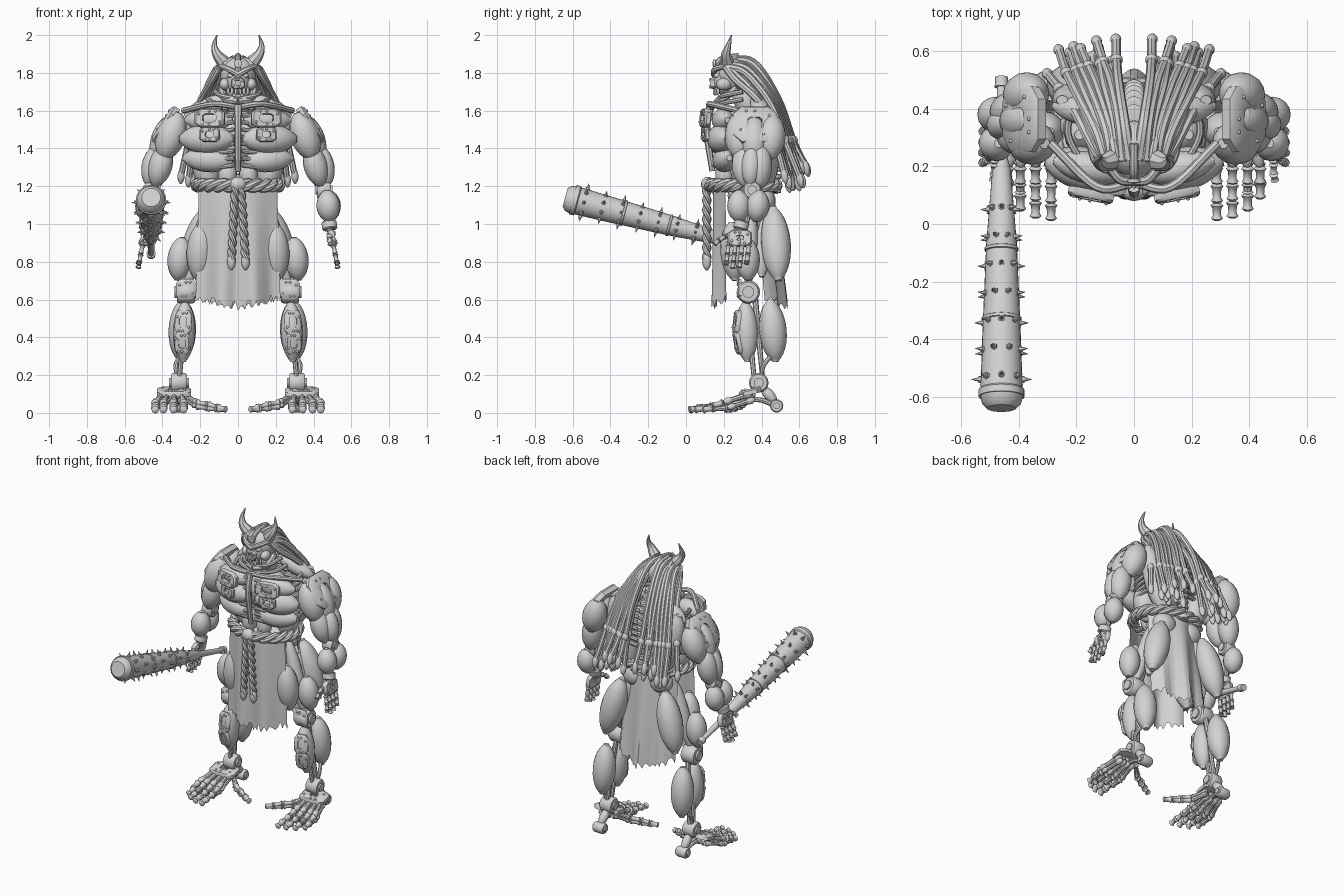
import bpy, bmesh, math, random
from math import sin, cos, pi, radians
from mathutils import Vector, Matrix

random.seed(4)
X, Y, Z = Vector((1, 0, 0)), Vector((0, 1, 0)), Vector((0, 0, 1))
cube = bpy.data.objects.get("Cube")
if cube:
    bpy.data.objects.remove(cube)

grey = bpy.data.materials.new("plain grey")
grey.use_nodes = True
grey.diffuse_color = (.65, .65, .65, 1)
grey.node_tree.nodes["Principled BSDF"].inputs["Base Color"].default_value = grey.diffuse_color


def finish(bm, name, both):
    """Turn the bmesh into one object, or into a mirrored left and right pair."""
    for side in (("left_", "right_") if both else ("",)):
        if side == "right_":
            bm.transform(Matrix.Scale(-1, 4, X))
        bmesh.ops.recalc_face_normals(bm, faces=bm.faces)
        for face in bm.faces:
            face.smooth = True
        for edge in bm.edges:
            edge.smooth = edge.calc_face_angle(0) < radians(42)
        mesh = bpy.data.meshes.new(side + name)
        bm.to_mesh(mesh)
        mesh.materials.append(grey)
        bpy.context.collection.objects.link(bpy.data.objects.new(side + name, mesh))
    bm.free()


def sweep(bm, points, radii, sides=10, flat=1, wide=X):
    points, rings = [Vector(p) for p in points], []
    for i, p in enumerate(points):
        t = (points[min(i + 1, len(points) - 1)] - points[max(i - 1, 0)]).normalized()
        u = (wide - t * wide.dot(t)).normalized()
        v = t.cross(u) * flat
        angles = [2 * pi * k / sides for k in range(sides)]
        rings.append([bm.verts.new(p + (u * cos(a) + v * sin(a)) * radii[i]) for a in angles])
    for a, b in zip(rings, rings[1:]):
        for k in range(sides):
            bm.faces.new((a[k], a[k - 1], b[k - 1], b[k]))
    bm.faces.new(rings[0])
    bm.faces.new(rings[-1])


def spline(points, steps=6):
    """Smooth path through the given points."""
    p = [Vector(q) for q in points]
    p = [2 * p[0] - p[1]] + p + [2 * p[-1] - p[-2]]
    out = []
    for a, b, c, d in zip(p, p[1:], p[2:], p[3:]):
        for k in range(steps):
            s = k / steps
            out.append(b + (c - a) * s / 2 + (2 * a - 5 * b + 4 * c - d) * s * s / 2
                       + (3 * b - a - 3 * c + d) * s ** 3 / 2)
    return out + [p[-2]]


def tube(name, points, start, end, both=True, wide=X, steps=6):
    bm, path = bmesh.new(), spline(points, steps)
    last = len(path) - 1
    sweep(bm, path, [start + (end - start) * i / last for i in range(last + 1)], 8, 1, wide)
    finish(bm, name, both)


def muscle(name, a, b, radius, flat=1, both=True, wide=X):
    """Rounded spindle with short tendon collars at both ends."""
    bm, a, b = bmesh.new(), Vector(a), Vector(b)
    turns = [pi * i / 14 for i in range(15)]
    radii = [radius * max(.24, sin(t) ** 1.15) for t in turns]
    sweep(bm, [a.lerp(b, (1 - cos(t)) / 2) for t in turns], radii, 16, flat, wide)
    finish(bm, name, both)


def ball(name, centre, size, both=True):
    bm = bmesh.new()
    bmesh.ops.create_uvsphere(bm, u_segments=18, v_segments=12, radius=1)
    bm.transform(Matrix.Translation(centre) @ Matrix.Diagonal((*size, 1)))
    finish(bm, name, both)


def joint(name, a, b, radius, both=True, wide=Y):
    """Round hub with stepped end caps."""
    bm, a, b = bmesh.new(), Vector(a), Vector(b)
    stops = (0, .1, .1, .2, .8, .9, .9, 1)
    scale = (.5, .5, .85, 1, 1, .85, .5, .5)
    sweep(bm, [a.lerp(b, s) for s in stops], [radius * k for k in scale], 18, 1, wide)
    finish(bm, name, both)


def bones(name, path, radius):
    """Chain of knuckled bones along a path."""
    bm, path = bmesh.new(), [Vector(p) for p in path]
    for a, b in zip(path, path[1:]):
        knuckles = [a.lerp(b, s) for s in (0, .12, .3, .7, .88, 1)]
        sweep(bm, knuckles, [radius * k for k in (.7, 1.2, .8, .75, 1.1, .6)], 8)
    finish(bm, name, True)


def plate(name, centre, normal, w, h, hole=.4, thick=.03, both=True):
    """Octagonal plate with a slot through it and rivets on its face."""
    bm, loops = bmesh.new(), []
    corners = [(1, .6), (.6, 1), (-.6, 1), (-1, .6), (-1, -.6), (-.6, -1), (.6, -1), (1, -.6)]
    for k, z in ((1, -.5), (1, .2), (.88, .5), (hole, .5), (hole, -.5)):
        loops.append([bm.verts.new((x * w * k, y * h * k, z * thick)) for x, y in corners])
    for i in range(5):
        a, b = loops[i], loops[(i + 1) % 5]
        for k in range(8):
            bm.faces.new((a[k - 1], a[k], b[k], b[k - 1]))
    mid = (1 + hole) / 2
    for x, y in corners[::2] + [(0, 1), (0, -1)]:
        at = Matrix.Translation((x * w * mid, y * h * mid, thick / 2))
        bmesh.ops.create_icosphere(bm, subdivisions=1, radius=.008, matrix=at)
    turn = Vector(normal).to_track_quat('Z', 'Y').to_matrix().to_4x4()
    bm.transform(Matrix.Translation(centre) @ turn)
    finish(bm, name, both)


# Feet: heel, ankle, instep band and fanned toes
joint("ankle", (.26, .385, .16), (.365, .385, .16), .052)
plate("instep_band", (.34, .34, .112), (0, -.25, 1), .09, .06, .3)
muscle("heel_tendon", (.31, .4, .14), (.315, .48, .05), .028)
tube("arch_tendon", [(.32, .47, .04), (.33, .38, .07), (.34, .25, .05)], .014, .012)
joint("heel", (.265, .48, .037), (.36, .48, .037), .035)
for i, x in enumerate((.288, .342, .395, .438)):
    tip = .012 + .025 * i * i / 3
    root = .335 + (x - .34) * .6
    bones("toe_%d" % i, [(root, .35, .105), (x, .2, .055), (x, .14, .036),
                         (x, tip + .06, .026), (x, tip, .016)], .019)
    bones("lower_toe_%d" % i, [(root, .36, .07), (x, .22, .026), (x, .13, .018)], .016)
for z in (.02, 0):
    bones("inner_toe", [(.29, .36, .08 + z), (.22, .29, .035 + z), (.16, .26, .025 + z),
                        (.11, .235, .02 + z / 2), (.06, .21, .018)], .017)

# Lower legs
for dy in (-.02, .025):
    tube("shin_bone", [(.27, .34 + dy, .62), (.29, .36 + dy, .4), (.31, .38 + dy, .19)], .016, .013)
joint("knee", (.215, .33, .64), (.335, .33, .64), .062)
plate("knee_plate", (.275, .285, .655), (0, -1, 0), .052, .055, .35, .02)
muscle("calf", (.29, .445, .6), (.3, .475, .27), .073)
muscle("shin_muscle", (.28, .315, .59), (.29, .325, .27), .062, .95, True, Y)
plate("upper_shin_plate", (.29, .268, .48), (.25, -1, .12), .045, .065, .45, .02)
plate("lower_shin_plate", (.295, .272, .37), (.25, -1, -.2), .042, .06, .45, .02)
tube("calf_cable", [(.31, .45, .3), (.33, .41, .25), (.32, .4, .19)], .012, .012)

# Thighs and hips
muscle("thigh_bone", (.14, .34, 1.14), (.27, .33, .67), .045)
muscle("front_thigh", (.19, .24, 1.01), (.21, .26, .7), .072, .95)
muscle("outer_thigh", (.295, .32, .93), (.32, .33, .7), .066)
muscle("hamstring", (.16, .46, 1.09), (.265, .49, .7), .08)
muscle("inner_hamstring", (.12, .42, 1.1), (.22, .4, .72), .055)
ball("buttock", (.1, .41, 1.12), (.08, .065, .075))
ball("pelvis", (0, .33, 1.15), (.16, .11, .07), False)


# Ragged skirt flaps
def flap(name, y, bend, flare, width):
    bm = bmesh.new()
    grid = []
    for i in range(37):
        u = i / 18 - 1
        hem = .54 + .05 * abs(u) + (i % 3 > 0) * .05 * random.uniform(.2, 1)
        column = []
        for j in range(7):
            s = j / 6
            fold = .02 * cos(u * 8) * s
            place = (width * u * (.92 + .08 * s), y + bend * u * u + fold + flare * s, 1.2 + (hem - 1.2) * s)
            column.append(bm.verts.new(place))
        grid.append(column)
    for a, b in zip(grid, grid[1:]):
        for j in range(6):
            bm.faces.new((a[j], b[j], b[j + 1], a[j + 1]))
    bmesh.ops.solidify(bm, geom=bm.faces[:], thickness=.008)
    finish(bm, name, False)


flap("front_skirt", .14, .07, .005, .225)
flap("back_skirt", .46, -.1, .06, .21)

# Twisted rope belt with knot and hanging ends
for strand in range(3):
    ring = []
    for i in range(121):
        a, twist = 2 * pi * i / 120, 14 * pi * i / 120 + strand * 2 * pi / 3
        grow = .018 * cos(twist)
        ring.append(((.215 + grow) * sin(a), .3 - (.175 + grow) * cos(a), 1.205 + .02 * sin(twist)))
    tube("belt_strand", ring, .019, .019, False, Z, 1)
ball("belt_knot", (0, .115, 1.21), (.045, .035, .04), False)
for x, length in ((-.035, .4), (.04, .4)):
    for strand in range(2):
        coil = []
        for i in range(41):
            a, s = 8 * pi * i / 40 + strand * pi, i / 40
            coil.append((x * (.4 + .6 * s) + .011 * cos(a), .11 + .011 * sin(a), 1.2 - length * s))
        tube("rope_end", coil, .014, .014, False, X, 1)
    muscle("rope_tassel", (x, .11, .85), (x, .11, .755), .024, 1, False)

# Spine, ribs and trunk
for i in range(15):
    z = 1.16 + i * .038
    y = .47 - .12 * max(0, (i - 8) / 7) ** 2
    joint("vertebra", (0, y, z), (0, y, z + .032), .034, False, X)
    if 4 < i < 13:
        tube("rib", [(.02, y, z), (.17, .44, z), (.23, .32, z - .03), (.15, .19, z - .05),
                     (.02, .15, z - .04)], .014, .011, True, Z)
tube("breastbone", [(0, .13, 1.63), (0, .11, 1.5), (0, .14, 1.28)], .022, .016, False)
tube("collar_bone", [(.01, .14, 1.62), (.13, .13, 1.635), (.29, .28, 1.6)], .016, .016, True, Z)
muscle("upper_breast", (.03, .17, 1.55), (.28, .22, 1.55), .062, .9, True, Z)
muscle("breast", (.02, .16, 1.45), (.31, .22, 1.45), .08, .95, True, Z)
muscle("lower_breast", (.03, .18, 1.33), (.29, .23, 1.35), .066, .95, True, Z)
plate("breast_plate", (.15, .1, 1.56), (.2, -1, .1), .08, .05, .45)
plate("lower_breast_plate", (.15, .1, 1.475), (.2, -1, 0), .055, .04, .4, .02)
muscle("belly", (.05, .21, 1.35), (.06, .2, 1.18), .05)
muscle("flank", (.19, .31, 1.42), (.15, .3, 1.17), .07)
muscle("back_muscle", (.25, .43, 1.62), (.11, .43, 1.18), .085, .8)
muscle("neck_slope", (.05, .37, 1.67), (.28, .41, 1.57), .05, 1, True, Y)
ball("chest_core", (0, .31, 1.46), (.17, .11, .14), False)

# Shoulders and arms
muscle("front_deltoid", (.31, .28, 1.59), (.4, .285, 1.34), .077)
muscle("outer_deltoid", (.35, .36, 1.57), (.43, .36, 1.32), .072)
muscle("rear_deltoid", (.34, .46, 1.58), (.41, .44, 1.34), .077)
plate("shoulder_plate", (.385, .365, 1.525), (.85, 0, .55), .115, .11, .33, .045)
ball("shoulder_knob", (.385, .365, 1.525), (.03, .045, .03))
muscle("biceps", (.38, .3, 1.42), (.44, .31, 1.2), .063)
muscle("triceps", (.42, .4, 1.42), (.45, .38, 1.18), .066)
muscle("outer_arm", (.44, .35, 1.41), (.475, .34, 1.2), .053)
joint("elbow", (.41, .35, 1.18), (.5, .35, 1.18), .05)
for dy in (-.02, .02):
    tube("forearm_bone", [(.455, .34 + dy, 1.2), (.47, .32 + dy, 1.1), (.485, .29 + dy, .96)], .014, .014)
muscle("front_forearm", (.47, .28, 1.18), (.485, .28, 1.01), .062)
muscle("rear_forearm", (.48, .39, 1.18), (.485, .37, 1.01), .062)
joint("wrist", (.48, .3, 1.02), (.488, .285, .965), .04, True, X)

# Hands
plate("hand_plate", (.5, .285, .925), (1, 0, .2), .065, .045, .3, .03)
for i in range(4):
    y = .225 + .036 * i
    drop = .02 * abs(i - 1.4)
    bones("finger_%d" % i, [(.49, .25 + .022 * i, .96), (.505, y, .89), (.515, y - .005, .84),
                            (.522, y - .01, .8), (.528, y - .014, .755 + drop)], .014)
bones("thumb", [(.485, .26, .95), (.485, .21, .935), (.485, .175, .915), (.49, .15, .89)], .014)

# Head: skull, brow, cheeks, jaw, horns
ball("skull", (0, .26, 1.79), (.095, .1, .1), False)
muscle("neck", (0, .36, 1.55), (0, .27, 1.76), .062, 1, False)
ball("face", (0, .19, 1.76), (.06, .05, .075), False)
tube("brow", [(.0, .15, 1.79), (.05, .155, 1.82), (.1, .22, 1.84)], .018, .014, True, Z)
ball("eye", (.038, .165, 1.785), (.018, .018, .014))
ball("cheek", (.07, .2, 1.74), (.028, .04, .032))
tube("jaw", [(.085, .27, 1.72), (.07, .2, 1.665), (.0, .165, 1.65)], .02, .018, True, Z)
plate("snout_plate", (0, .145, 1.745), (0, -1, 0), .035, .03, .4, .03, False)
joint("brow_stud", (0, .16, 1.85), (0, .14, 1.85), .022, False, X)
tube("crest", [(0, .15, 1.8), (0, .18, 1.87), (0, .28, 1.89)], .014, .016, False)
for i in range(3):
    muscle("tooth", (.012 + .02 * i, .15 + .01 * i, 1.725), (.012 + .02 * i, .15 + .01 * i, 1.68), .008)
tube("horn", [(.08, .22, 1.86), (.112, .212, 1.9), (.125, .225, 1.945), (.112, .24, 2.0)], .037, .003, True, Y)
for z, x in ((1.7, .12), (1.66, .16)):
    tube("neck_hoop", [(x, .3, z), (x * .75, .2, z - .02), (0, .17, z - .04)], .013, .013, True, Z)

# Long uneven hair locks fanning from the crown, in two layers
for layer in range(2):
    for i in range(7):
        a = (i + .5 * layer) / 6.5
        inner = layer * .05
        sway, lift = random.uniform(-.02, .02), random.uniform(-.02, .015)
        tip = Vector((.08 + .2 * a + sway, .635 - .05 * a - inner + lift, 1.21 + .1 * random.random()))
        path = [(.012 + .085 * a ** .7, .22 - .01 * a, 1.87 - .04 * a),
                (.035 + .1 * a, .36 - .05 * a - inner, 1.85 - .07 * a + lift),
                (.055 + .15 * a, .49 - .05 * a - inner, 1.66 - .02 * a),
                (.07 + .18 * a + sway / 2, .57 - .05 * a - inner, 1.44), tip]
        tube("hair_lock", path, .02, .016)
        cuff = Vector(path[3])
        muscle("lock_cuff", cuff + Z * .03, cuff - Z * .03, .022)
        muscle("lock_tip", tip + Vector((0, -.005, .03)), tip + Vector((.003, .01, -.05)), .019)

# Spiked club
butt, head = Vector((-.46, .51, .835)), Vector((-.46, -.64, 1.14))
axis = (head - butt).normalized()
bm = bmesh.new()
outline = [(0, .022), (.03, .024), (.03, .016), (.24, .02), (.28, .032), (.5, .053), (.8, .068),
           (.94, .073), (.945, .08), (.965, .08), (.965, .074), (.985, .068), (1, .05)]
sweep(bm, [butt.lerp(head, s) for s, r in outline], [r for s, r in outline], 24)
for s, r in ((.52, .055), (.73, .065)):
    sweep(bm, [butt.lerp(head, s + d) for d in (-.008, -.004, .004, .008)],
          [r - .006, r + .004, r + .004, r - .006], 24)
side = axis.cross(X)
for ring in range(7):
    s = .4 + .0855 * ring
    r = .043 + .03 * (s - .4) / .5
    for k in range(8):
        a = 2 * pi * (k + .5 * (ring % 2)) / 8
        out = X * cos(a) + side * sin(a)
        base = butt.lerp(head, s) + out * (r - .004)
        sweep(bm, [base, base + out * .01, base + out * .01, base + out * .034], [.012, .012, .008, .001], 6, 1, axis)
finish(bm, "spiked_club", False)
